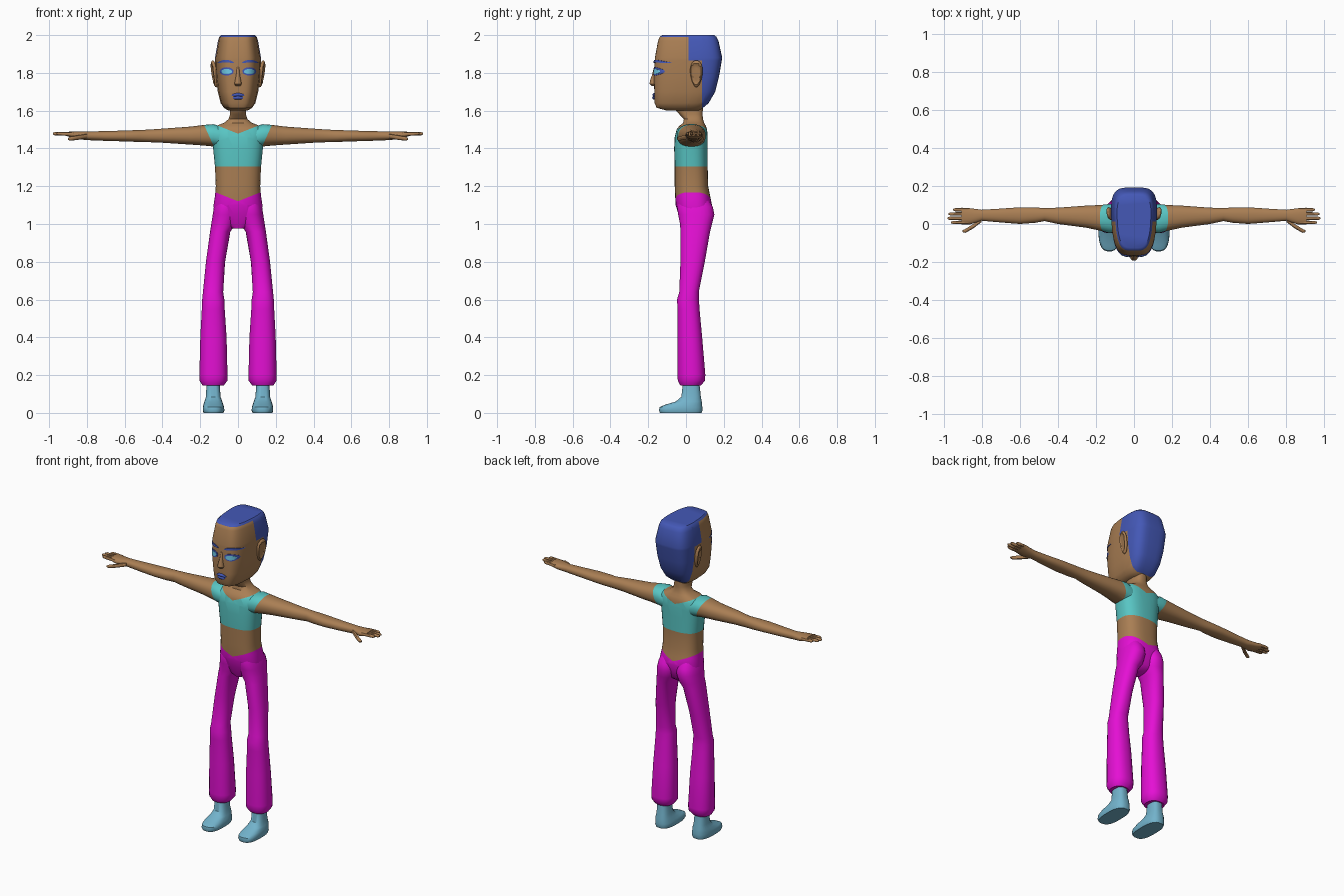
import bpy, bmesh
from math import sin, cos, tau, radians
from mathutils import Vector, Matrix
from mathutils.bvhtree import BVHTree

cube = bpy.data.objects.get("Cube")
if cube:
    bpy.data.objects.remove(cube, do_unlink=True)


def material(name, r, g, b):
    mat = bpy.data.materials.new(name)
    mat.use_nodes = True
    mat.diffuse_color = (r, g, b, 1)
    mat.node_tree.nodes["Principled BSDF"].inputs["Base Color"].default_value = (r, g, b, 1)
    return mat


SKIN = material("brown skin", .40, .21, .088)
HAIR = material("blue hair", .058, .098, .47)
TOP = material("turquoise top", .098, .56, .55)
TROUSERS = material("magenta trousers", .78, .005, .66)
SHOES = material("pale blue shoes", .17, .45, .60)
EYES = material("light cyan eyes", .156, .58, .79)
made = []


def finish(name, bm, mats, mirror=False, rule=None):
    """Turn a bmesh into an object; rule picks a material slot from a face centre."""
    bmesh.ops.recalc_face_normals(bm, faces=bm.faces)
    if rule:
        for face in bm.faces:
            face.material_index = rule(face.calc_center_median())
    mesh = bpy.data.meshes.new(name)
    bm.to_mesh(mesh)
    bm.free()
    for mat in mats:
        mesh.materials.append(mat)
    obj = bpy.data.objects.new(name, mesh)
    bpy.context.scene.collection.objects.link(obj)
    if mirror:
        obj.modifiers.new("Mirror", "MIRROR").use_mirror_merge = False
    made.append(obj)
    return obj


def signed_power(value, power):
    return abs(value) ** power * (1 if value >= 0 else -1)


def loft(axis, rows, n=2.3, sides=24, taper=0):
    """Skin rounded cross-sections; a row is position, low/high across, low/high along."""
    bm = bmesh.new()
    rings = []
    for t, u0, u1, v0, v1 in rows:
        ring = []
        for i in range(sides):
            a = tau * (i + .5) / sides
            du, dv = signed_power(cos(a), 2 / n), signed_power(sin(a), 2 / n)
            u = (u0 + u1) / 2 + du * (u1 - u0) / 2 * (1 - taper * max(0, -dv))
            v = (v0 + v1) / 2 + dv * (v1 - v0) / 2
            ring.append(bm.verts.new((u, v, t) if axis == "z" else (t, u, v)))
        rings.append(ring)
    for low, high in zip(rings, rings[1:]):
        for i in range(sides):
            j = (i + 1) % sides
            bm.faces.new((low[i], low[j], high[j], high[i]))
    bm.faces.new(rings[0])
    bm.faces.new(rings[-1])
    return bm


def symmetric(rows):
    return [(z, -half, half, y0, y1) for z, half, y0, y1 in rows]


def cut(bm, point, normal):
    """Add an edge loop so that a colour border is crisp."""
    bmesh.ops.bisect_plane(bm, geom=bm.verts[:] + bm.edges[:] + bm.faces[:], dist=1e-5,
                           plane_co=point, plane_no=normal)


# Head: boxy, with hair painted over the crown and back
head = loft("z", symmetric([
    (1.60, .05, -.10, .07), (1.615, .075, -.155, .09), (1.64, .092, -.167, .12),
    (1.70, .107, -.168, .155), (1.78, .118, -.17, .175), (1.88, .122, -.165, .192),
    (1.97, .106, -.148, .172), (1.99, .10, -.14, .162), (2.0, .09, -.125, .15)]),
    n=4, sides=40, taper=.2)
cut(head, (0, .012, 0), (0, 1, 0))
cut(head, (0, .085, 0), (0, 1, 0))
cut(head, (0, 0, 1.865), (0, 0, 1))


def hair_rule(c):
    return int(c.z > 1.985 or c.y > .085 and c.z > 1.62 or c.y > .012 and c.z > 1.865)


surface = BVHTree.FromBMesh(head)
finish("head", head, [SKIN, HAIR], rule=hair_rule)


def face_plate(name, mat, x, z, half_w, half_h, lift, arch=0, bulge=0, mirror=True):
    """Lay an oval patch over the front of the head."""
    bm = bmesh.new()

    def place(r, a):
        px, up = x + half_w * r * cos(a), half_h * r * sin(a) - arch * (r * cos(a)) ** 2
        hit = surface.ray_cast(Vector((px, -1, z + up)), Vector((0, 1, 0)))[0]
        y = hit.y if hit else -.11
        return bm.verts.new((px, y - lift - bulge * (1 - r * r), z + up))

    centre, steps = place(0, 0), 24
    rings = [[place(r, tau * i / steps) for i in range(steps)] for r in (.4, .75, 1)]
    for i in range(steps):
        j = (i + 1) % steps
        bm.faces.new((centre, rings[0][i], rings[0][j]))
        for inner, outer in zip(rings, rings[1:]):
            bm.faces.new((inner[i], outer[i], outer[j], inner[j]))
    # Fold the rim back into the head
    rim = [bm.verts.new(v.co + Vector((0, lift + .004, 0))) for v in rings[-1]]
    for i in range(steps):
        j = (i + 1) % steps
        bm.faces.new((rings[-1][i], rim[i], rim[j], rings[-1][j]))
    finish(name, bm, [mat], mirror)


# Face details
face_plate("eye_rims", HAIR, .06, 1.808, .037, .022, .003)
face_plate("eyes", EYES, .06, 1.807, .028, .014, .005)
face_plate("eyebrows", HAIR, .064, 1.862, .044, .007, .006, arch=.009)
face_plate("upper_lip", HAIR, 0, 1.684, .034, .009, .004, arch=.003, bulge=.007, mirror=False)
face_plate("lower_lip", HAIR, 0, 1.668, .027, .010, .004, bulge=.008, mirror=False)
finish("nose", loft("z", symmetric([
    (1.73, .012, -.18, -.15), (1.742, .02, -.193, -.15), (1.755, .017, -.192, -.15),
    (1.79, .010, -.18, -.15), (1.83, .007, -.17, -.15)]), sides=12), [SKIN])

# Ears: flat ovals with a hollow outer side
ears = bmesh.new()
bmesh.ops.create_uvsphere(ears, u_segments=20, v_segments=14, radius=1)
for v in ears.verts:
    if v.co.x > 0 and v.co.y ** 2 + v.co.z ** 2 < .5:
        v.co.x *= .35
    v.co.y *= 1 + .25 * v.co.z
bmesh.ops.transform(ears, verts=ears.verts, matrix=Matrix.Translation((.125, .055, 1.795))
                    @ Matrix.Rotation(radians(8), 4, "Y") @ Matrix.Rotation(radians(-12), 4, "Z")
                    @ Matrix.Diagonal((.017, .033, .072, 1)))
finish("ears", ears, [SKIN], mirror=True)

# Body: hips, bare waist, short top and neck
body = loft("z", symmetric([
    (.975, .03, -.01, .08), (1.0, .09, -.022, .11), (1.05, .125, -.04, .125),
    (1.10, .13, -.055, .138), (1.15, .122, -.058, .128), (1.20, .118, -.06, .118),
    (1.30, .122, -.06, .115), (1.40, .132, -.063, .115), (1.46, .14, -.06, .115),
    (1.50, .14, -.05, .112), (1.52, .115, -.035, .105), (1.535, .075, -.015, .097),
    (1.555, .05, -.012, .09), (1.58, .042, -.035, .088), (1.62, .042, -.07, .09),
    (1.66, .05, -.07, .09)]), n=2.6, sides=32)
NECK, WAIST, HEM, SLOPE = 1.478, 1.12, 1.305, .4
cut(body, (0, 0, HEM), (0, 0, 1))
for side in (-1, 1):
    cut(body, (0, 0, NECK), (side * SLOPE, 0, 1))
    cut(body, (0, 0, WAIST), (side * SLOPE, 0, 1))


def clothes_rule(c):
    rise = SLOPE * abs(c.x)
    if c.z < WAIST + rise:
        return 2
    return 1 if HEM < c.z < NECK + rise else 0


finish("body", body, [SKIN, TOP, TROUSERS], rule=clothes_rule)

# Arms, with the sleeve ending on a slant
arms = loft("x", [
    (.07, -.04, .10, 1.40, 1.51), (.13, -.048, .105, 1.41, 1.529), (.18, -.035, .10, 1.415, 1.525),
    (.25, -.02, .097, 1.42, 1.516), (.40, 0, .086, 1.43, 1.505), (.47, .015, .084, 1.433, 1.50),
    (.52, .006, .087, 1.434, 1.498), (.60, 0, .088, 1.437, 1.495), (.70, .008, .081, 1.44, 1.492),
    (.80, .017, .075, 1.444, 1.49), (.86, -.002, .083, 1.45, 1.49), (.905, -.002, .086, 1.465, 1.488)])
SLEEVE = Vector((.155, 0, 1.47)), Vector((1, 0, -.45))
cut(arms, *SLEEVE)
finish("arms", arms, [SKIN, TOP], mirror=True,
       rule=lambda c: int((c - SLEEVE[0]).dot(SLEEVE[1]) < 0))


def digit(name, points, radius):
    rows = [(x, y - radius * s, y + radius * s, z - radius * s, z + radius * s)
            for (x, y, z), s in zip(points, (1, 1, .9, .45))]
    finish(name, loft("x", rows, sides=10), [SKIN], mirror=True)


# Fingers and thumbs
for name, y, tip in (("index_fingers", .008, .96), ("middle_fingers", .030, .98),
                     ("ring_fingers", .053, .975), ("little_fingers", .075, .95)):
    digit(name, [(.87, y, 1.475), (.92, y, 1.477), (tip - .01, y, 1.478), (tip, y, 1.478)], .0095)
digit("thumbs", [(.80, .022, 1.465), (.845, -.012, 1.458), (.885, -.036, 1.452),
                 (.90, -.038, 1.45)], .012)

# Flared trouser legs
finish("trouser_legs", loft("z", [
    (1.13, .01, .115, -.04, .12), (1.09, .004, .128, -.048, .143), (1.05, .003, .134, -.042, .151),
    (1.0, .012, .142, -.032, .138), (.96, .04, .148, -.03, .128), (.80, .068, .17, -.03, .10),
    (.64, .078, .186, -.036, .068), (.60, .072, .19, -.048, .069), (.55, .07, .192, -.045, .072),
    (.40, .06, .20, -.045, .086), (.20, .055, .205, -.045, .103), (.17, .056, .204, -.044, .10),
    (.145, .075, .188, -.03, .08)]), [TROUSERS], mirror=True)

# Soft shoes
finish("shoes", loft("z", [
    (0, .077, .183, -.138, .083), (.012, .072, .187, -.144, .087), (.03, .073, .186, -.14, .087),
    (.042, .077, .184, -.115, .086), (.06, .083, .178, -.055, .084), (.085, .092, .17, -.025, .079),
    (.17, .098, .166, -.015, .07)], n=2.7), [SHOES], mirror=True)

# Smooth shading with sharp creases kept
bpy.ops.object.select_all(action="DESELECT")
for obj in made:
    obj.select_set(True)
bpy.context.view_layer.objects.active = made[0]
bpy.ops.object.shade_smooth_by_angle(angle=radians(40))
